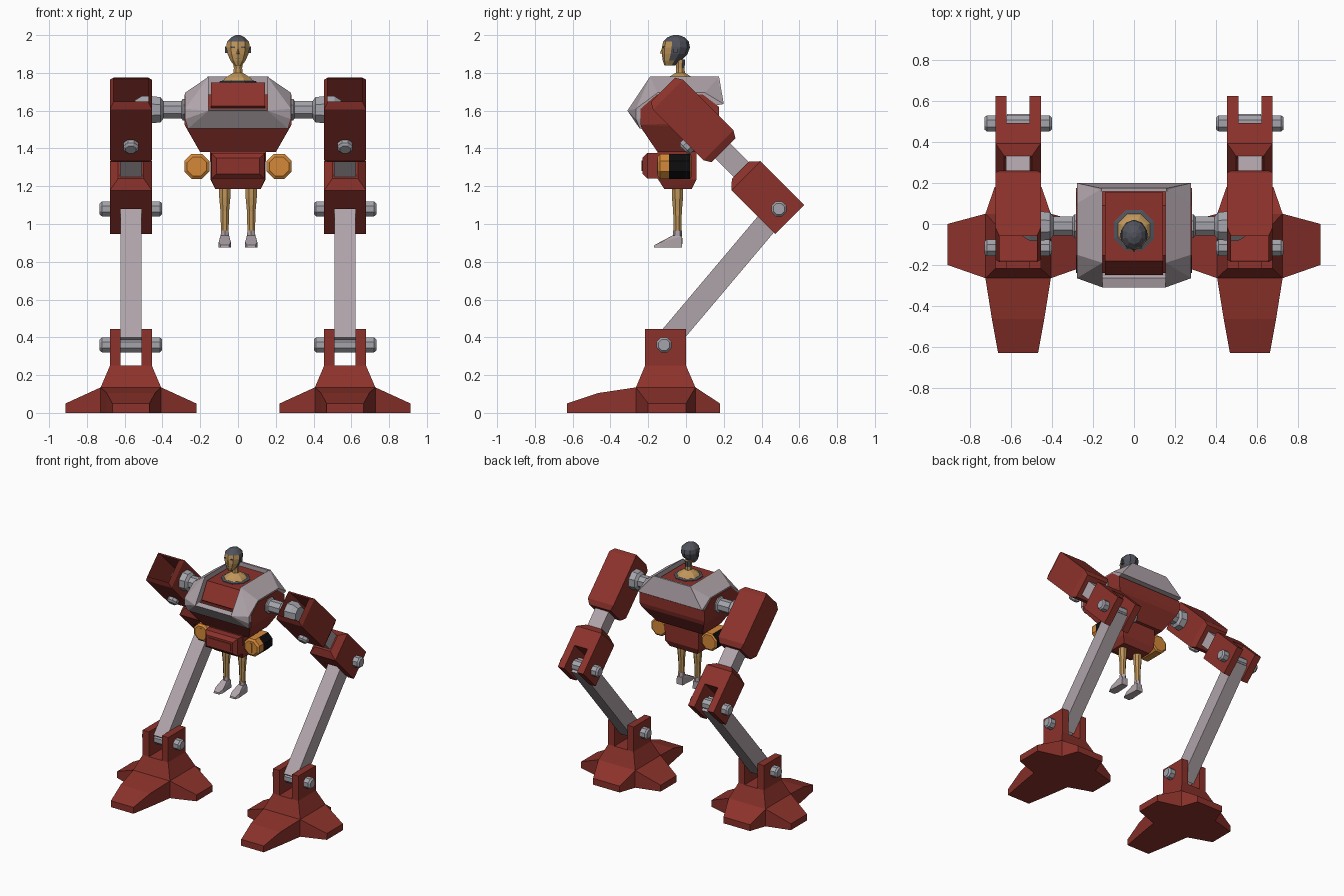
import bpy, bmesh, math
from mathutils import Vector as V

if "Cube" in bpy.data.objects:
    bpy.data.objects.remove(bpy.data.objects["Cube"])

COLORS = {
    "red_paint": (0.265, 0.032, 0.024), "light_armour": (0.43, 0.37, 0.40),
    "bolt_grey": (0.37, 0.37, 0.41), "orange": (0.66, 0.25, 0.04),
    "skin_tan": (0.53, 0.31, 0.105), "dark_grey": (0.085, 0.088, 0.108),
    "black": (0.004, 0.004, 0.004),
}
MATS = {}
for n, c in COLORS.items():
    MATS[n] = bpy.data.materials.new(n)
    MATS[n].diffuse_color = (*c, 1)


def finish(bm, name, *mats, rule=None):
    bmesh.ops.recalc_face_normals(bm, faces=bm.faces)
    if rule:
        for f in bm.faces:
            f.material_index = rule(f.calc_center_median())
    me = bpy.data.meshes.new(name)
    bm.to_mesh(me)
    bm.free()
    for m in mats:
        me.materials.append(MATS[m])
    ob = bpy.data.objects.new(name, me)
    bpy.context.collection.objects.link(ob)
    return ob


def hull(name, mat, pts):
    bm = bmesh.new()
    vs = [bm.verts.new(p) for p in pts]
    bmesh.ops.convex_hull(bm, input=vs)
    bmesh.ops.dissolve_limit(bm, angle_limit=0.02, verts=bm.verts, edges=bm.edges)
    return finish(bm, name, mat)


def both(pts):
    return [(s * x, y, z) for x, y, z in pts for s in (1, -1)]


def loft(name, rings, *mats, rule=None, open_start=False):
    bm = bmesh.new()
    rs = [[bm.verts.new(p) for p in r] for r in rings]
    n = len(rs[0])
    for a, b in zip(rs, rs[1:]):
        for i in range(n):
            bm.faces.new((a[i], a[(i + 1) % n], b[(i + 1) % n], b[i]))
    if not open_start:
        bm.faces.new(rs[0])
    bm.faces.new(rs[-1])
    return finish(bm, name, *mats, rule=rule)


def bar(name, mat, start, d, sections, **kw):
    """Rectangular bar lying in a yz plane; sections are (distance, half x, half depth)."""
    start, d = V(start), V(d).normalized()
    u, v = V((1, 0, 0)), V((0, -d.z, d.y))
    return loft(name, [[start + d * t + u * a * hx + v * b * hn
                        for a, b in ((-1, -1), (1, -1), (1, 1), (-1, 1))]
                       for t, hx, hn in sections], mat, **kw)


def lathe(name, mats, start, d, sections, n=8, rule=None):
    start, d = V(start), V(d).normalized()
    u = V((1, 0, 0)) if abs(d.x) < .5 else V((0, 1, 0))
    v = d.cross(u)
    ang = [2 * math.pi * (i + .5) / n for i in range(n)]
    return loft(name, [[start + d * t + (u * math.cos(a) + v * math.sin(a)) * r
                        for a in ang] for t, r in sections], *mats.split(), rule=rule)


def box(name, mat, lo, hi):
    return hull(name, mat, [(x, y, z) for x in (lo[0], hi[0])
                            for y in (lo[1], hi[1]) for z in (lo[2], hi[2])])


PIN = [(0, .032), (.012, .043), (.318, .043), (.33, .032)]
DOWN = (0, 1, -1)
KNEE, ANKLE = V((0, .492, 1.08)), V((0, -.116, .36))

for s, side in ((-1, "left"), (1, "right")):
    X = s * .567
    N = lambda part: f"{side}_{part}"
    # Upper leg (hollow at the shoulder end), piston and forked knee
    bar(N("thigh"), "red_paint", (X, -.122, 1.711), DOWN,
        [(0, .092, .09), (.037, .111, .112), (.416, .111, .112), (.453, .092, .09)],
        open_start=True)
    bar(N("piston"), "light_armour", (X, .19, 1.392), DOWN, [(0, .058, .056), (.17, .058, .056)])
    bar(N("knee_block"), "red_paint", (X, .288, 1.285), DOWN,
        [(0, .068, .064), (.042, .111, .109), (.183, .111, .109)])
    for k in (-1, 1):
        bar(N("knee_prong"), "red_paint", (X + k * .0835, .288, 1.285), DOWN,
            [(.183, .0275, .109), (.37, .0275, .109)])
        box(N("ankle_prong"), "red_paint", (X + k * .0835 - .0275, -.217, .25),
            (X + k * .0835 + .0275, 0, .445))
    # Lower leg and hinge pins
    off = V((X, 0, 0))
    bar(N("shin"), "light_armour", ANKLE + off, KNEE - ANKLE,
        [(0, .055, .06), ((KNEE - ANKLE).length, .055, .06)])
    for part, p in (("knee_pin", KNEE), ("ankle_pin", ANKLE)):
        lathe(N(part), "bolt_grey", p + V((X - .165, 0, 0)), (1, 0, 0), PIN)
    lathe(N("thigh_bolt"), "bolt_grey", (X, .05, 1.455), (0, -1, -1),
          [(0, .043), (.075, .043), (.088, .03)])
    # Shoulder axle reaching into the thigh
    lathe(N("shoulder_axle"), "bolt_grey", (s * .26, -.01, 1.605), (s, 0, 0),
          [(0, .062), (.032, .062), (.04, .05), (.135, .05), (.15, .072), (.20, .078),
           (.25, .078), (.285, .055)])
    # Foot hub with four splayed toes
    base = [(X + a * .16, y, z) for a in (-1, 1) for y in (-.265, .05) for z in (0, .135)]
    hull(N("foot_hub"), "red_paint", base + [(X + a * .111, y, .25)
                                             for a in (-1, 1) for y in (-.217, 0)])
    hull(N("front_toe"), "red_paint",
         [(X + a * w, y, z) for a in (-1, 1) for w, y, h in
          ((.16, -.265, .135), (.128, -.465, .105), (.098, -.63, .05)) for z in (0, h)])
    hull(N("heel_toe"), "red_paint",
         [(X + a * w, y, z) for a in (-1, 1) for w, y, h in
          ((.16, .05, .135), (.115, .18, .05)) for z in (0, h)])
    for k in (-1, 1):
        hull(N("side_toe"), "red_paint",
             [(X + k * .16, y, z) for y in (-.265, .05) for z in (0, .135)] +
             [(X + k * .346, y, z) for y in (-.2, 0) for z in (0, .05)])

    # Side armour over the torso
    hull(N("side_armour"), "light_armour", [(s * x, y, z) for x, y, z in (
        (.155, -.19, 1.78), (.155, .175, 1.78), (.155, -.31, 1.6), (.155, .19, 1.635),
        (.28, -.265, 1.61), (.28, -.265, 1.555), (.28, -.15, 1.695), (.28, .1, 1.695),
        (.28, .2, 1.635))])
    # Weapon pod beside the pelvis, black on its outer flank
    P = (s * .218, -.15, 1.305)
    lathe(N("pod"), "orange black", P, (0, 1, 0),
          [(0, .055), (.012, .072), (.06, .072), (.172, .072), (.18, .06)],
          rule=lambda c: int(s * c.x > .25 and .07 < c.y + .15 < .17))
    box(N("pod_slot"), "orange", (P[0] - .007, -.154, 1.268), (P[0] + .007, -.149, 1.342))

    # Pilot leg and foot
    L = s * .07
    lathe(N("pilot_leg"), "skin_tan", (L, -.045, 1.24), (0, 0, -1),
          [(0, .034), (.1, .032), (.17, .025), (.3, .021)])
    lathe(N("pilot_ankle"), "light_armour", (L, -.045, .965), (0, 0, -1), [(0, .024), (.07, .026)], 6)
    hull(N("pilot_foot"), "light_armour", [(L + a * w, y, z) for a in (-1, 1) for w, y, z in (
        (.026, -.02, .875), (.024, -.02, .935), (.022, -.07, .94), (.032, -.13, .905),
        (.034, -.14, .875), (.024, -.17, .875), (.022, -.168, .888))])

# Torso
hull("torso", "red_paint", both([
    (.283, -.24, 1.61), (.283, -.24, 1.525), (.283, -.155, 1.685), (.283, .09, 1.685),
    (.283, .175, 1.62), (.283, .175, 1.54), (.27, -.235, 1.505), (.27, .165, 1.505),
    (.2, -.15, 1.38), (.2, .08, 1.38)]))
hull("cockpit_cover", "red_paint", both([
    (.143, -.25, 1.625), (.143, -.18, 1.75), (.143, .155, 1.75), (.143, .155, 1.6), (.143, -.2, 1.58)]))
hull("front_armour", "light_armour", both([
    (.155, -.31, 1.6), (.28, -.265, 1.61), (.28, -.265, 1.555), (.265, -.245, 1.505),
    (.155, -.255, 1.605), (.26, -.2, 1.505)]))
hull("back_armour", "light_armour", both([
    (.16, .175, 1.78), (.28, .2, 1.635), (.16, .16, 1.78), (.27, .16, 1.63)]))
# Pelvis and its front box
hull("pelvis", "red_paint", both([
    (.148, -.15, 1.385), (.148, .055, 1.385), (.145, -.15, 1.24), (.145, .055, 1.235),
    (.12, -.115, 1.185), (.12, .03, 1.185)]))
hull("pelvis_box", "red_paint", both([
    (.145, -.14, 1.375), (.145, -.14, 1.24), (.14, -.205, 1.375), (.14, -.205, 1.24),
    (.115, -.23, 1.35), (.115, -.23, 1.265)]))
box("pelvis_panel", "red_paint", (-.1, -.236, 1.28), (.1, -.229, 1.335))

# Collar, neck and head of the pilot
lathe("cockpit_collar", "dark_grey", (0, -.03, 1.735), (0, 0, 1), [(0, .107), (.02, .107), (.024, .09)])
lathe("pilot_shoulders", "skin_tan", (0, -.03, 1.755), (0, 0, 1), [(0, .09), (.02, .07), (.045, .028)])
lathe("pilot_neck", "skin_tan dark_grey", (0, -.03, 1.79), (0, 0, 1),
      [(0, .027), (.035, .024), (.08, .028)], rule=lambda c: int(c.z > 1.825 and c.y > -.025))

HEAD = [(1.84, -.085, .022, .03), (1.865, -.075, .042, .048), (1.9, -.06, .058, .068),
        (1.935, -.053, .066, .074), (1.965, -.053, .061, .068), (1.988, -.053, .038, .046),
        (2.0, -.053, .012, .015)]
loft("pilot_head",
     [[(rx * math.sin(2 * math.pi * i / 10), cy - ry * math.cos(2 * math.pi * i / 10), z)
       for i in range(10)] for z, cy, rx, ry in HEAD],
     "skin_tan", "dark_grey", rule=lambda c: int(c.y > -.078 or c.z > 1.97))
# Face details
hull("nose", "skin_tan", [(0, -.125, 1.938), (.01, -.122, 1.9), (-.01, -.122, 1.9), (0, -.138, 1.903)])
for s in (-1, 1):
    box("eye", "dark_grey", (s * .027 - .011, -.121, 1.931), (s * .027 + .011, -.113, 1.939))
    box("ear", "dark_grey", (s * .062 - .007, -.065, 1.905), (s * .062 + .007, -.045, 1.94))
box("mouth", "dark_grey", (-.012, -.1255, 1.876), (.012, -.117, 1.88))

for m in bpy.data.materials:
    if m.users and not m.is_grease_pencil:
        m.use_nodes = True
        m.node_tree.nodes["Principled BSDF"].inputs["Base Color"].default_value = m.diffuse_color
